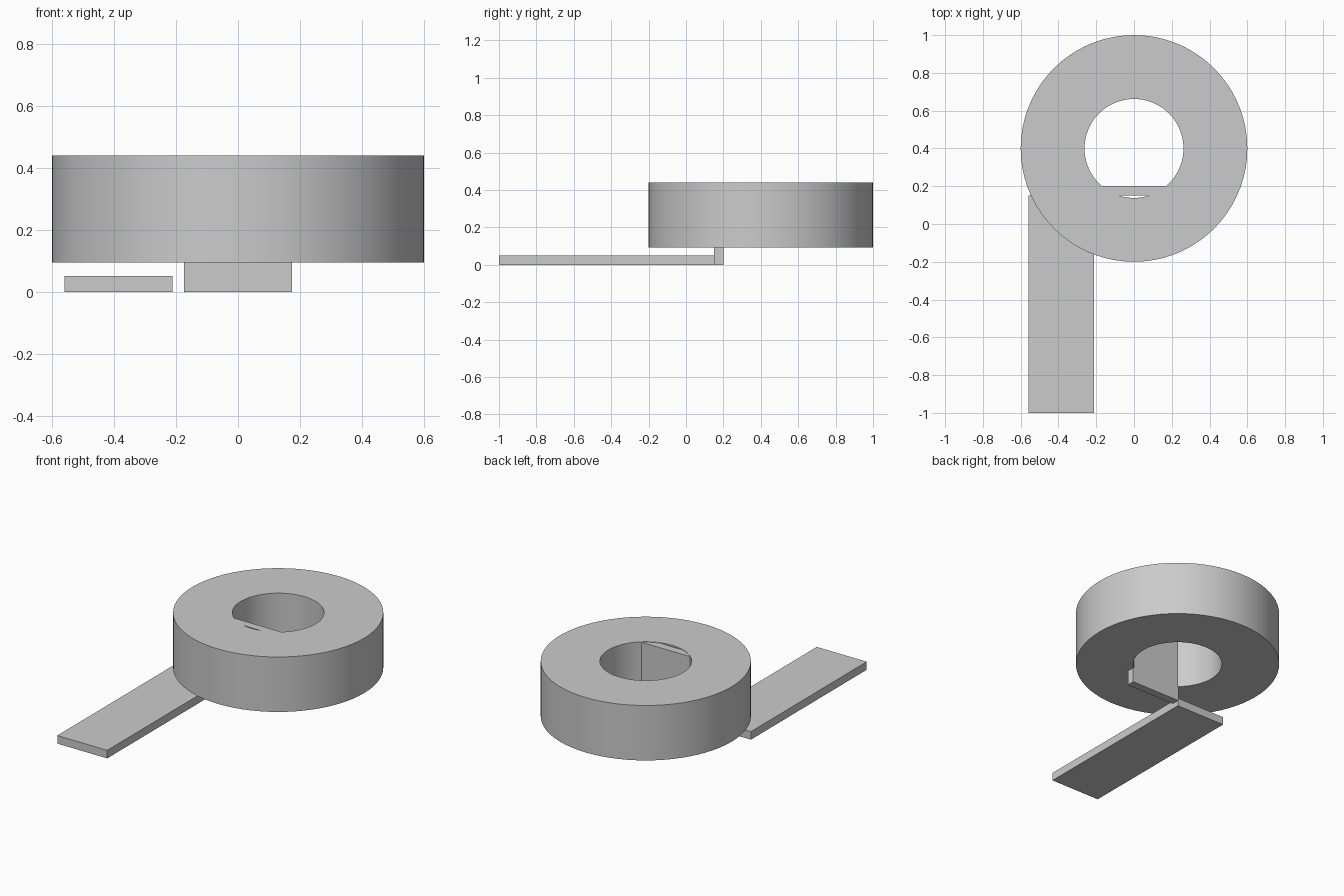
import bpy, bmesh, math
from mathutils import Vector

if "Cube" in bpy.data.objects:
    bpy.data.objects.remove(bpy.data.objects["Cube"], do_unlink=True)

grey = bpy.data.materials.new("plain_grey")
grey.use_nodes = True
colour = (0.6, 0.6, 0.6, 1)
grey.diffuse_color = colour
grey.node_tree.nodes["Principled BSDF"].inputs["Base Color"].default_value = colour


def add_object(name, bm):
    bmesh.ops.recalc_face_normals(bm, faces=bm.faces)
    mesh = bpy.data.meshes.new(name)
    bm.to_mesh(mesh)
    bm.free()
    mesh.materials.append(grey)
    obj = bpy.data.objects.new(name, mesh)
    bpy.context.collection.objects.link(obj)
    return obj


def box(name, low, high):
    bm = bmesh.new()
    bmesh.ops.create_cube(bm, size=1)
    low, high = Vector(low), Vector(high)
    bmesh.ops.scale(bm, vec=high - low, verts=bm.verts)
    bmesh.ops.translate(bm, vec=(low + high) / 2, verts=bm.verts)
    return add_object(name, bm)


def ring(name, centre_y, inner, outer, bottom, top, sides=72):
    # Rectangular section turned about the vertical axis
    bm = bmesh.new()
    section = [(inner, bottom), (outer, bottom), (outer, top), (inner, top)]
    verts = [bm.verts.new((r, centre_y, z)) for r, z in section]
    edges = [bm.edges.new((verts[i - 1], verts[i])) for i in range(len(verts))]
    bmesh.ops.spin(bm, geom=verts + edges, cent=(0, centre_y, 0), axis=(0, 0, 1),
                   angle=math.tau, steps=sides, use_merge=True)
    bmesh.ops.remove_doubles(bm, verts=bm.verts, dist=0.0001)
    return add_object(name, bm)


# Thick roll
roll = ring("roll", 0.4, 0.262, 0.6, 0.094, 0.44)
bpy.ops.object.select_all(action='DESELECT')
roll.select_set(True)
bpy.context.view_layer.objects.active = roll
bpy.ops.object.shade_smooth_by_angle(angle=math.radians(30))

# Upright plate crossing the hole
box("upright_plate", (-0.174, 0.15, 0), (0.174, 0.2, 0.437))

# Flat strip lying on the ground
box("flat_strip", (-0.559, -1, 0), (-0.211, 0.152, 0.051))
